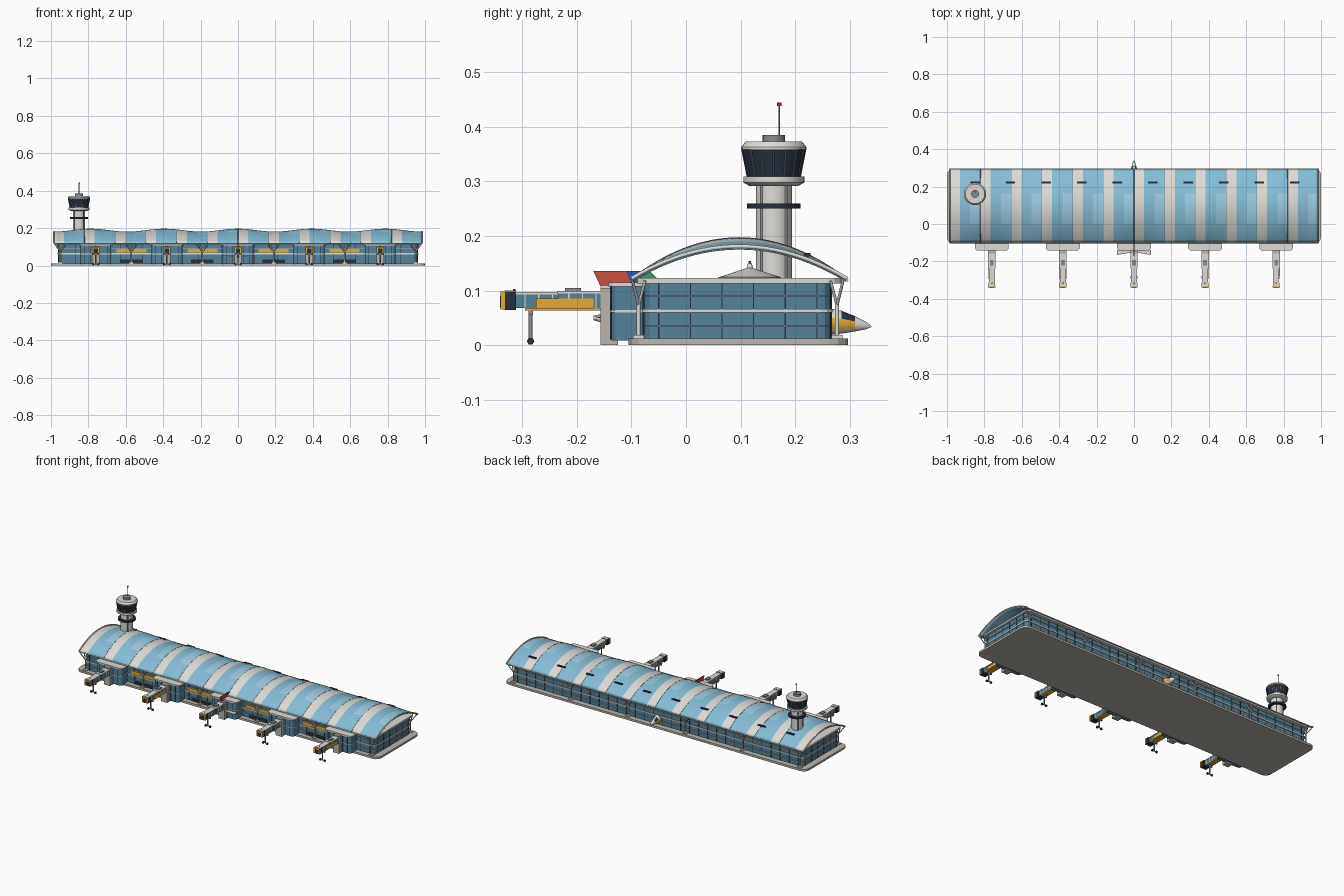
import bpy, bmesh, math
from mathutils import Vector

default = bpy.data.objects.get("Cube")
if default:
    bpy.data.objects.remove(default)


def material(name, *rgb):
    m = bpy.data.materials.new(name)
    m.use_nodes = True
    m.diffuse_color = (*rgb, 1)
    m.node_tree.nodes["Principled BSDF"].inputs["Base Color"].default_value = (*rgb, 1)
    return m


white = material("white_panel", .72, .71, .67)
stone = material("stone", .5, .47, .42)
glass = material("wall_glass", .09, .22, .32)
sky = material("roof_glass", .24, .51, .67)
pale = material("skylight_glass", .33, .6, .75)
dark = material("dark_frame", .02, .03, .05)
grey = material("grey_metal", .25, .26, .28)
amber = material("amber", .8, .4, .04)
red = material("red", .6, .08, .05)
blue = material("blue", .03, .1, .45)
green = material("green", .05, .3, .15)


def finish(name, bm, *mats, smooth=False):
    mesh = bpy.data.meshes.new(name)
    bmesh.ops.recalc_face_normals(bm, faces=bm.faces)
    bm.to_mesh(mesh)
    bm.free()
    for m in mats:
        mesh.materials.append(m)
    if smooth:
        mesh.shade_smooth()
        mesh.set_sharp_from_angle(angle=math.radians(35))
    ob = bpy.data.objects.new(name, mesh)
    bpy.context.collection.objects.link(ob)
    return ob


def box(name, xs, ys, zs, mat, corner=0):
    """Block between low and high limits, optionally with rounded upright edges."""
    bm = bmesh.new()
    bmesh.ops.create_cube(bm, size=1)
    for v in bm.verts:
        v.co = [lo + (hi - lo) * (c + .5) for c, (lo, hi) in zip(v.co, (xs, ys, zs))]
    if corner:
        upright = [e for e in bm.edges if abs(e.verts[0].co.z - e.verts[1].co.z) > 1e-5]
        bmesh.ops.bevel(bm, geom=upright, offset=corner, segments=3, profile=.5, affect='EDGES')
    return finish(name, bm, mat)


def around(c, half):
    return (c - half, c + half)


def repeat(ob, count, step):
    mod = ob.modifiers.new("repeat", 'ARRAY')
    mod.count = count
    mod.use_relative_offset = False
    mod.use_constant_offset = True
    mod.constant_offset_displace = step


def lathe(name, place, profile, mat, sides=24):
    """Closed turned solid about z from (radius, height) pairs."""
    bm = bmesh.new()
    rings = [[bm.verts.new((place[0] + r * math.cos(a), place[1] + r * math.sin(a), place[2] + z))
              for a in (math.tau * k / sides for k in range(sides))] for r, z in profile]
    for low, high in zip(rings, rings[1:]):
        for k in range(sides):
            n = (k + 1) % sides
            bm.faces.new((low[k], low[n], high[n], high[k]))
    bm.faces.new(rings[0][::-1])
    bm.faces.new(rings[-1])
    return finish(name, bm, mat, smooth=True)


def tube(name, points, radius, mat):
    cu = bpy.data.curves.new(name, 'CURVE')
    cu.dimensions = '3D'
    cu.bevel_depth = radius
    cu.bevel_resolution = 1
    cu.use_fill_caps = True
    line = cu.splines.new('POLY')
    line.points.add(len(points) - 1)
    for p, co in zip(line.points, points):
        p.co = (*co, 1)
    cu.materials.append(mat)
    ob = bpy.data.objects.new(name, cu)
    bpy.context.collection.objects.link(ob)


def plate(name, outline, mat, depth):
    """Flat sheet of the given outline, thickened along depth."""
    bm = bmesh.new()
    depth = Vector(depth)
    face = bm.faces.new([bm.verts.new(Vector(p) - depth / 2) for p in outline])
    grown = bmesh.ops.extrude_face_region(bm, geom=[face])["geom"]
    bmesh.ops.translate(bm, vec=depth, verts=[v for v in grown if isinstance(v, bmesh.types.BMVert)])
    return finish(name, bm, mat)


# Plinth and glazed hall
box("plinth", (-1, 1), (-.105, .297), (0, .012), stone, .035)
box("hall_glass", (-.96, .96), (-.077, .265), (.01, .114), glass, .02)
box("hall_roof_slab", (-.972, .972), (-.09, .285), (.113, .123), white, .025)
for z, half, mat in ((.035, .001, stone), (.063, .003, white), (.09, .001, stone)):
    box("floor_band", (-.964, .964), (-.081, .269), around(z, half), mat, .02)
for y in (-.078, .266):
    post = box("wall_mullion", around(-.93, .001), around(y, .002), (.012, .113), dark)
    repeat(post, 32, (.06, 0, 0))
for x in (-.961, .961):
    post = box("end_mullion", around(x, .001), around(-.05, .001), (.012, .113), dark)
    repeat(post, 6, (0, .058, 0))

# Waving vaulted roof
ROOF_X, ROOF_MID, ROOF_HALF, CELLS = .985, .0975, .1975, 36


def roof_point(x, y, lift=0):
    t = (y - ROOF_MID) / ROOF_HALF
    rise = .067 + .008 * math.cos(math.tau * x / .394)
    return (x, y, .122 + rise * (1 - t * t) + lift)


bm = bmesh.new()
cols, rows = CELLS * 3, 24
row_y = [ROOF_MID + ROOF_HALF * (2 * j / rows - 1) for j in range(rows + 1)]
grid = [[bm.verts.new(roof_point(ROOF_X * (2 * i / cols - 1), y)) for y in row_y]
        for i in range(cols + 1)]
for i in range(cols):
    for j in range(rows):
        f = bm.faces.new((grid[i][j], grid[i + 1][j], grid[i + 1][j + 1], grid[i][j + 1]))
        bay = i // 3 % 3
        f.material_index = 0 if bay == 0 else 2 if bay == 2 and 6 <= j < 16 else 1
roof = finish("vaulted_roof", bm, white, sky, pale, smooth=True)
shell = roof.modifiers.new("thickness", 'SOLIDIFY')
shell.thickness = .006
shell.offset = -1

for k in range(13):
    x = ROOF_X * (k / 6 - 1)
    end = k in (0, 12)
    tube("roof_rib", [roof_point(x, y, 0 if end else -.001) for y in row_y],
         .004 if end else .002, white if end else grey)
for y in (row_y[0], row_y[-1]):
    tube("eave_trim", [roof_point(ROOF_X * (i / 20 - 1), y, -.003) for i in range(41)], .003, white)
for k in range(10):
    x = -.85 + .19 * k
    z = roof_point(x, .22)[2]
    box("roof_vent", around(x, .025), around(.222, .006), around(z, .003), dark)

# Branching columns carrying the eaves
for x in (-.95, -.57, -.19, .19, .57, .95):
    for y, out in ((-.087, -1), (.277, 1)):
        box("column_pad", around(x, .012), around(y, .01), (.01, .018), white)
        tube("column", [(x, y, .012), (x, y, .075)], .004, white)
        for side in (-1, 1):
            tube("column_branch", [(x, y, .073), (x + side * .035, y + out * .012, .122)], .003, white)
            tube("column_branch", [(x, y, .073), (x + side * .02, y - out * .012, .118)], .003, white)

# Shop fronts between the gates
for x in (-.57, -.19, .19, .57):
    box("lit_window", around(x, .08), (-.083, -.07), (.069, .088), amber)
    box("service_door", around(x, .06), (-.083, -.07), (.014, .032), dark)

# Gates with boarding bridges
for x in (-.76, -.38, 0, .38, .76):
    box("gate_glass", around(x, .082), (-.137, -.07), (.008, .108), glass, .015)
    box("gate_cap", around(x, .09), (-.143, -.07), (.107, .115), white, .018)
    box("gate_band", around(x, .084), (-.139, -.07), around(.062, .002), white, .015)
    post = box("gate_mullion", around(x - .06, .001), (-.139, -.13), (.01, .107), dark)
    repeat(post, 5, (.03, 0, 0))
    box("bridge_pier", around(x, .02), (-.157, -.125), (0, .105), stone)
    box("bridge_rear", around(x, .018), (-.235, -.14), (.067, .096), glass)
    box("bridge_front", around(x, .014), (-.32, -.23), (.068, .094), glass)
    box("bridge_roof_rear", around(x, .02), (-.237, -.14), (.095, .099), white)
    box("bridge_roof_front", around(x, .016), (-.322, -.23), (.093, .097), white)
    box("bridge_sill", around(x, .017), (-.295, -.157), (.063, .068), amber)
    post = box("bridge_frame", around(x, .019), around(-.165, .001), (.067, .097), white)
    repeat(post, 3, (0, -.025, 0))
    post = box("bridge_frame", around(x, .015), around(-.245, .001), (.067, .095), white)
    repeat(post, 3, (0, -.025, 0))
    box("bridge_cab", around(x, .018), (-.333, -.312), (.064, .098), dark)
    box("cab_hood", around(x, .02), (-.34, -.332), (.065, .098), amber)
    box("cab_door", around(x, .012), (-.341, -.338), (.068, .09), dark)
    box("cab_roof", around(x, .018), (-.333, -.312), (.097, .1), white)
    box("cooling_unit", around(x, .01), (-.222, -.193), (.098, .105), grey)
    lathe("cab_beacon", (x, -.315, .099), [(.003, 0), (.002, .004)], red, 8)
    box("leg_beam", around(x, .018), around(-.285, .004), (.055, .063), grey)
    tube("bridge_leg", [(x, -.285, .008), (x, -.285, .066)], .004, grey)
    tube("wheel_axle", [(x - .015, -.285, .007), (x + .015, -.285, .007)], .002, grey)
    for side in (-1, 1):
        tube("bridge_wheel", [(x + side * d, -.285, .007) for d in (.01, .018)], .007, dark)
for x in (-.363, .777):
    box("bridge_side_panel", around(x, .003), (-.275, -.17), (.066, .085), amber)

# Control tower
tower = (-.85, .161, 0)
lathe("tower_shaft", tower, [(.033, .012), (.033, .3)], white)
for k in range(4):
    a = math.tau * (k + .5) / 4
    px, py = tower[0] + .031 * math.cos(a), tower[1] + .031 * math.sin(a)
    tube("shaft_strip", [(px, py, .05), (px, py, .298)], .004, grey)
lathe("tower_ring", tower, [(.049, .25), (.049, .26)], dark)
lathe("tower_deck", tower, [(.045, .292), (.056, .298), (.056, .309)], white)
lathe("tower_cab", tower, [(.049, .309), (.059, .36)], dark, 16)
lathe("tower_cap", tower, [(.06, .359), (.06, .363), (.052, .373)], white)
lathe("tower_drum", tower, [(.021, .372), (.021, .385)], grey, 16)
for k in range(16):
    c, s = math.cos(math.tau * k / 16), math.sin(math.tau * k / 16)
    tube("cab_mullion", [(tower[0] + r * c, tower[1] + r * s, z) for r, z in ((.049, .309), (.059, .36))],
         .001, grey)
tube("tower_mast", [(tower[0], .171, .38), (tower[0], .171, .442)], .0015, grey)
lathe("mast_light", (tower[0], .171, .438), [(.004, 0), (.004, .007)], red, 8)

# Canopy kiosk with beacon
lathe("kiosk_base", (0, .117, .122), [(.057, 0), (.057, .003)], amber)
lathe("kiosk_roof", (0, .117, .125), [(.055, 0), (.006, .016), (.004, .024)], white)
lathe("kiosk_beacon", (0, .117, .148), [(.003, 0), (.002, .006)], red, 8)

# Aircraft lying through the hall, nose to the back
bm = bmesh.new()
sections = ((-.17, .004, .05), (-.13, .014, .047), (-.07, .023, .044), (.26, .025, .043),
            (.285, .021, .042), (.31, .014, .039), (.33, .007, .036), (.34, .001, .034))
rings = [[bm.verts.new((r * .85 * math.sin(a), y, z + r * math.cos(a)))
          for a in (math.tau * k / 20 for k in range(20))] for y, r, z in sections]
for s, (near, far) in enumerate(zip(rings, rings[1:])):
    for k in range(20):
        f = bm.faces.new((near[k], near[k - 1], far[k - 1], far[k]))
        height = abs(k - 10.5)
        if s == 4 and 6 < height < 9:
            f.material_index = 1
        elif s in (2, 3, 4) and 3 < height < 6:
            f.material_index = 2
for ring in (rings[0], rings[-1]):
    bm.faces.new(ring)
finish("aircraft_body", bm, white, dark, amber, smooth=True)
lathe("aircraft_exhaust", (0, -.165, .046), [(.004, 0), (.004, .007)], dark, 8)

fin = ((red, ((-.17, .136), (-.11, .136), (-.1, .108), (-.157, .108))),
       (blue, ((-.11, .136), (-.085, .136), (-.075, .108), (-.1, .108))),
       (green, ((-.085, .136), (-.065, .134), (-.05, .12), (-.05, .108), (-.075, .108))),
       (white, ((-.157, .108), (-.05, .108), (-.04, .06), (-.14, .05))))
for mat, outline in fin:
    plate("tail_fin", [(0, y, z) for y, z in outline], mat, (.006, 0, 0))
for side in (-1, 1):
    plate("tailplane", [(0, -.1, .05), (side * .09, -.14, .053), (side * .09, -.165, .053), (0, -.15, .05)],
          white, (0, 0, .004))
